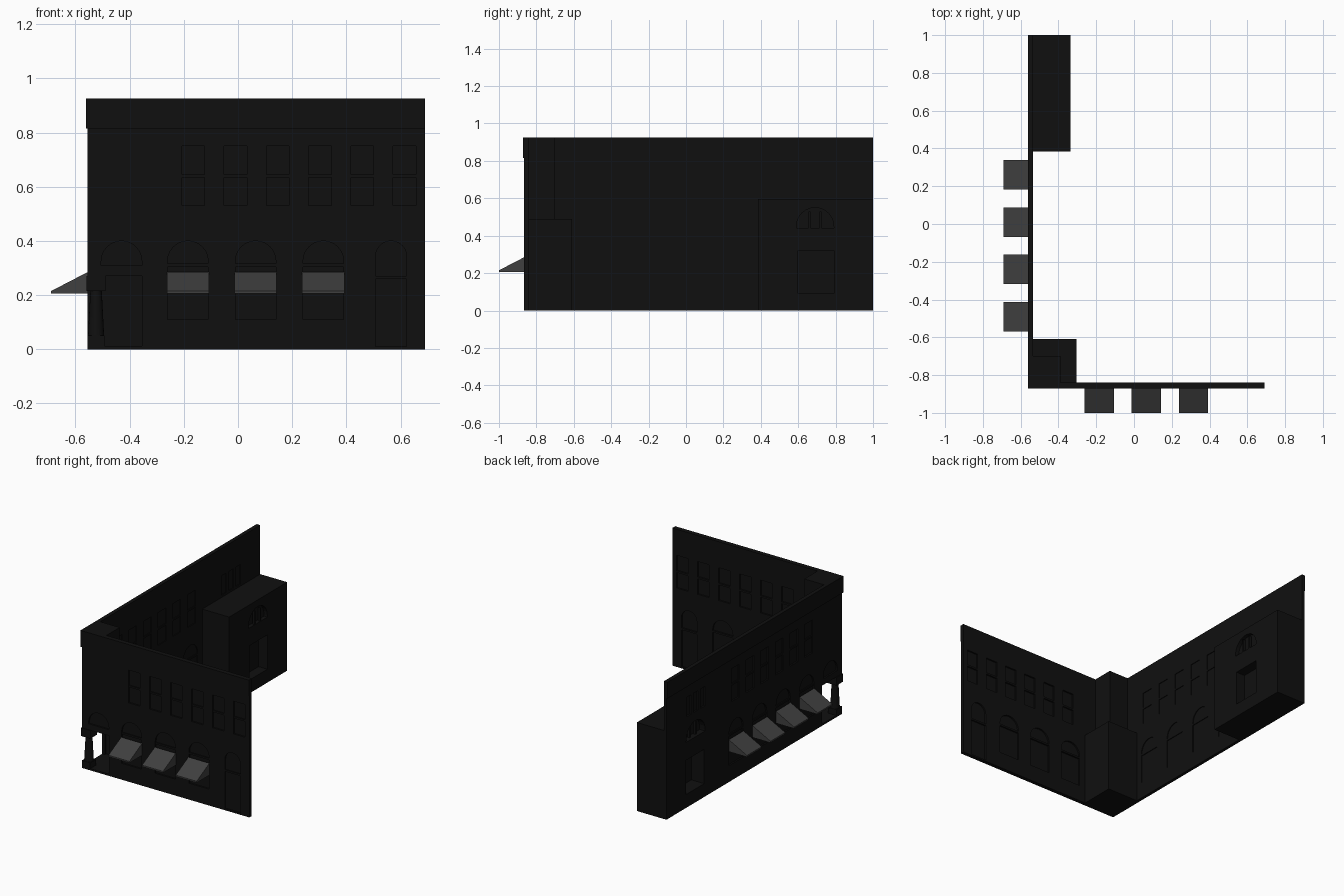
import bpy, bmesh, math
from mathutils import Vector

if "Cube" in bpy.data.objects:
    bpy.data.objects.remove(bpy.data.objects["Cube"])

def material(name, v):
    m = bpy.data.materials.new(name)
    m.diffuse_color = (v, v, v, 1)
    m.use_nodes = True
    m.node_tree.nodes["Principled BSDF"].inputs["Base Color"].default_value = m.diffuse_color
    return m

DARK = material("dark_wall", 0.005)
CANVAS = material("awning_canvas", 0.05)

FRONT = lambda u, d, z: Vector((u, d, z))   # u runs along x
SIDE = lambda u, d, z: Vector((d, u, z))    # u runs along y
PLAN = lambda u, d, z: Vector((u, z, d))    # profile in plan, extruded up

def prism(bm, side, pts, lo, hi):
    a = [bm.verts.new(side(u, lo, z)) for u, z in pts]
    b = [bm.verts.new(side(u, hi, z)) for u, z in pts]
    bm.faces.new(a)
    bm.faces.new(b[::-1])
    for i in range(len(pts)):
        j = (i + 1) % len(pts)
        bm.faces.new((a[j], a[i], b[i], b[j]))

def rect(u0, u1, z0, z1):
    return [(u0, z0), (u1, z0), (u1, z1), (u0, z1)]

def arch(c, w, z0, z1, n=12):
    r = w / 2
    s = max(z1 - r, z0)
    top = [(c + r * math.cos(math.pi * i / n), s + (z1 - s) * math.sin(math.pi * i / n))
           for i in range(n + 1)]
    return top if s - z0 < 0.001 else [(c - r, z0), (c + r, z0)] + top

def build(name, prisms, mat=DARK):
    bm = bmesh.new()
    for p in prisms:
        prism(bm, *p)
    bmesh.ops.recalc_face_normals(bm, faces=bm.faces)
    me = bpy.data.meshes.new(name)
    bm.to_mesh(me)
    bm.free()
    me.materials.append(mat)
    ob = bpy.data.objects.new(name, me)
    bpy.context.collection.objects.link(ob)
    return ob

def cut(ob, name, prisms):
    c = build(name, prisms)
    c.hide_render = True
    c.display_type = 'WIRE'
    m = ob.modifiers.new("openings", 'BOOLEAN')
    m.object, m.operation, m.solver = c, 'DIFFERENCE', 'EXACT'
    bpy.context.view_layer.objects.active = ob
    bpy.ops.object.modifier_apply(modifier=m.name)
    bpy.data.objects.remove(c)

# wall planes: outer, inner
X0, X1, Y0, Y1, TOP = -0.555, -0.535, -0.865, -0.84, 0.925
holes, panes, bars = [], [], []

def opening(side, outer, inner, pts, transom=None):
    holes.append((side, pts, outer - 0.05, inner + 0.002))
    panes.append((side, pts, outer + 0.010, outer + 0.015))
    us = [p[0] for p in pts]
    if transom:
        bars.append((side, rect(min(us), max(us), transom - 0.006, transom + 0.006),
                     outer + 0.003, inner))

# upper windows, arched ground floor windows, doors
for side, o, i, first, arches in (
        (FRONT, Y0, Y1, -0.165, (-0.185, 0.065, 0.315)),
        (SIDE, X0, X1, -0.51, (-0.49, -0.24, 0.01, 0.26))):
    for k in range(6):
        c = first + 0.156 * k
        opening(side, o, i, rect(c - 0.042, c + 0.042, 0.53, 0.75), 0.64)
    for c in arches:
        opening(side, o, i, arch(c, 0.15, 0.11, 0.4), 0.31)
opening(FRONT, Y0, Y1, arch(0.565, 0.115, 0.01, 0.4), 0.265)
opening(FRONT, Y0, Y1, arch(-0.43, 0.15, 0.31, 0.4))
opening(SIDE, X0, X1, arch(-0.74, 0.15, 0.31, 0.4))
for c in (0.615, 0.69, 0.765):
    opening(SIDE, X0, X1, rect(c - 0.024, c + 0.024, 0.61, 0.74))
# open corner porch and entrance, without panes
holes += [(FRONT, rect(-0.6, -0.355, 0.012, 0.27), -0.9, Y1 + 0.002),
          (SIDE, rect(-0.9, -0.65, 0.012, 0.27), -0.6, X1 + 0.002),
          (SIDE, rect(0.6, 0.79, 0.09, 0.32), -0.6, X1 + 0.002),
          (SIDE, arch(0.69, 0.2, 0.44, 0.55), -0.6, X1 + 0.002)]

# L-shaped facade
plan = [(X0, Y0), (0.69, Y0), (0.69, Y1), (X1, Y1), (X1, 1.0), (X0, 1.0)]
walls = build("facade_walls", [(PLAN, plan, 0, TOP)])
for k, h in enumerate(holes):
    cut(walls, "opening_cutter", [h])
build("window_panes", panes)
build("window_transoms", bars)

# cornice band
band = [(X0 - 0.006, Y0 - 0.006), (0.69, Y0 - 0.006), (0.69, Y0), (X0, Y0), (X0, 1.0), (X0 - 0.006, 1.0)]
build("cornice_band", [(PLAN, band, 0.815, TOP)])

# corner porch room and the shaft above it
porch = build("corner_porch", [(PLAN, rect(X1, -0.305, Y1, -0.61), 0, 0.49)])
cut(porch, "porch_cutter", [(PLAN, rect(-0.6, -0.33, -0.9, -0.635), 0.012, 0.47)])
build("corner_shaft", [(PLAN, rect(X1, -0.39, Y1, -0.70), 0.49, TOP)])

# corner column with capital and base
build("column_capital", [(PLAN, rect(X0 - 0.004, -0.49, Y0 - 0.004, -0.80), 0.215, 0.27)])
build("column_base", [(PLAN, rect(X0, -0.493, Y0, -0.803), 0.0, 0.05)])
bpy.ops.mesh.primitive_cone_add(vertices=16, radius1=0.03, radius2=0.021, depth=0.17,
                                location=(-0.524, -0.834, 0.132))
col = bpy.context.object
col.name = "corner_column"
col.data.materials.append(DARK)
bpy.ops.object.shade_smooth_by_angle()

# rear entrance block with recessed door and fanlight on both faces
block = build("entrance_block", [(PLAN, rect(X1, -0.335, 0.385, 1.0), 0, 0.595)])
for lo, hi in ((-0.6, -0.46), (-0.40, -0.3)):
    cut(block, "door_cutter", [(SIDE, rect(0.6, 0.79, 0.09, 0.32), lo, hi)])
for lo, hi in ((-0.6, -0.515), (-0.36, -0.3)):
    cut(block, "fanlight_cutter", [(SIDE, arch(0.69, 0.2, 0.44, 0.55), lo, hi)])
build("fanlight_bars", [(SIDE, rect(c - 0.005, c + 0.005, 0.44, 0.53), lo, lo + 0.015)
                        for c in (0.66, 0.72) for lo in (-0.352, -0.535)])

# awnings: sloping canvas with a short valance
def awning(side, outer, lip, c):
    # profile (depth, height) extruded across the width
    prof = [(outer, 0.205), (lip, 0.205), (lip, 0.215), (outer, 0.285)]
    turn = lambda u, d, z: side(d, u, z)
    build("awning", [(turn, prof, c - 0.078, c + 0.078)], CANVAS)

for c in (-0.185, 0.065, 0.315):
    awning(FRONT, Y0, -1.0, c)
for c in (-0.49, -0.24, 0.01, 0.26):
    awning(SIDE, X0, -0.69, c)
